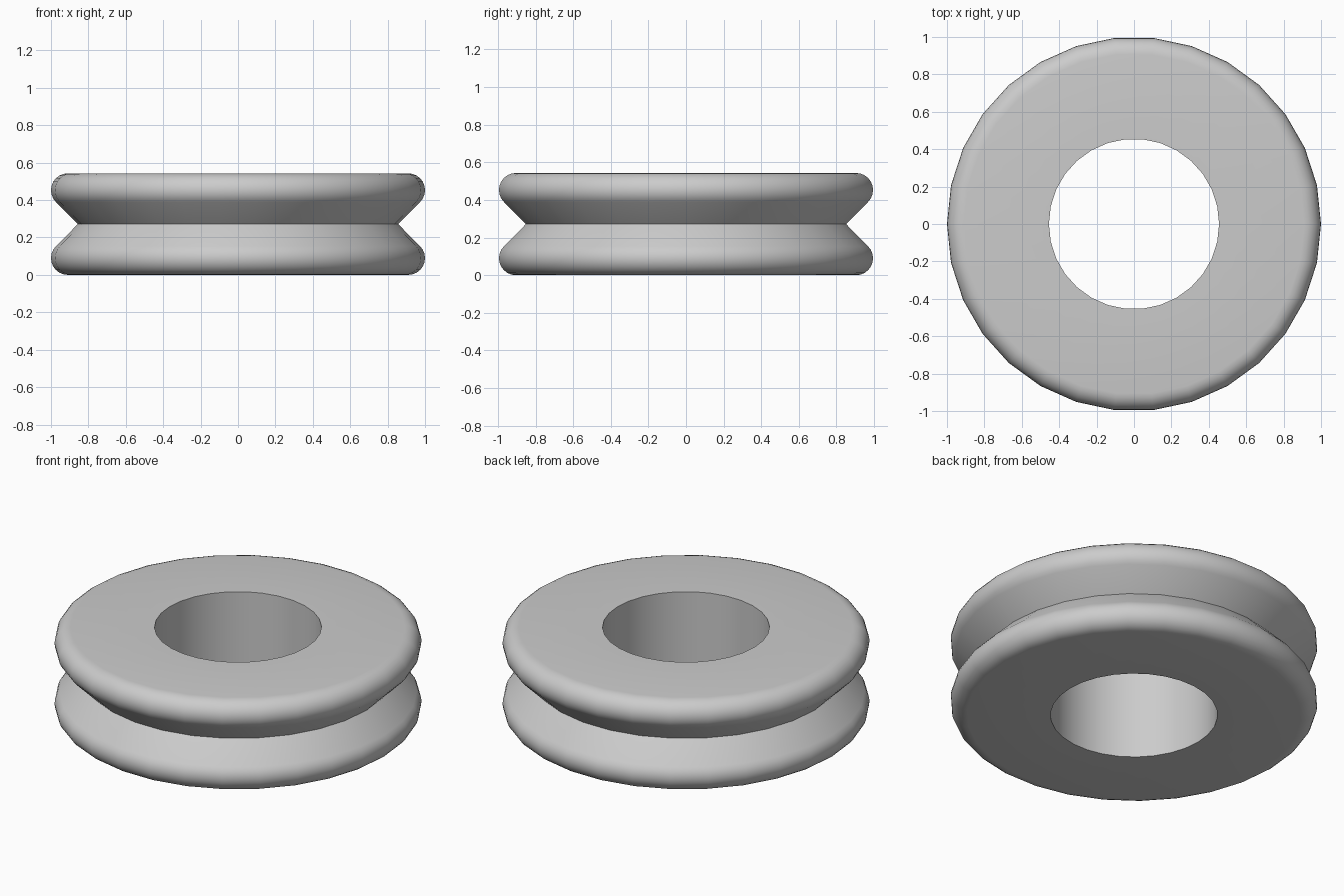
import bpy
import bmesh
import math

if "Cube" in bpy.data.objects:
    bpy.data.objects.remove(bpy.data.objects["Cube"], do_unlink=True)

SIDES = 30
HEIGHT = 0.543
BORE = 0.455
LIP = 0.09          # radius of the rounded rim
GROOVE = 0.856      # radius at the bottom of the V groove

# Upper half of the cross-section: groove bottom, rounded rim, top of the bore
mid = HEIGHT / 2
upper = [(GROOVE, mid)]
for i in range(10):
    a = math.radians(-45 + 15 * i)
    upper.append((1 - LIP + LIP * math.cos(a), HEIGHT - LIP + LIP * math.sin(a)))
upper.append((BORE, HEIGHT))

# Mirror it for the lower half and close the loop
lower = [(r, HEIGHT - z) for r, z in reversed(upper[1:])]
profile = upper + lower

# Spin the closed profile around the vertical axis
bm = bmesh.new()
rings = []
for s in range(SIDES):
    t = 2 * math.pi * s / SIDES
    rings.append([bm.verts.new((r * math.cos(t), r * math.sin(t), z)) for r, z in profile])
count = len(profile)
for s in range(SIDES):
    here, there = rings[s], rings[(s + 1) % SIDES]
    for i in range(count):
        j = (i + 1) % count
        bm.faces.new((here[i], there[i], there[j], here[j]))
bmesh.ops.recalc_face_normals(bm, faces=bm.faces)

mesh = bpy.data.meshes.new("grooved_wheel")
bm.to_mesh(mesh)
bm.free()
wheel = bpy.data.objects.new("grooved_wheel", mesh)
bpy.context.collection.objects.link(wheel)

# Plain grey material
grey = bpy.data.materials.new("light_grey")
grey.use_nodes = True
colour = (0.6, 0.6, 0.6, 1)
grey.diffuse_color = colour
grey.node_tree.nodes["Principled BSDF"].inputs["Base Color"].default_value = colour
mesh.materials.append(grey)

# Smooth rim, crisp groove and bore edges
bpy.ops.object.select_all(action="DESELECT")
wheel.select_set(True)
bpy.context.view_layer.objects.active = wheel
bpy.ops.object.shade_smooth_by_angle(angle=math.radians(30))
